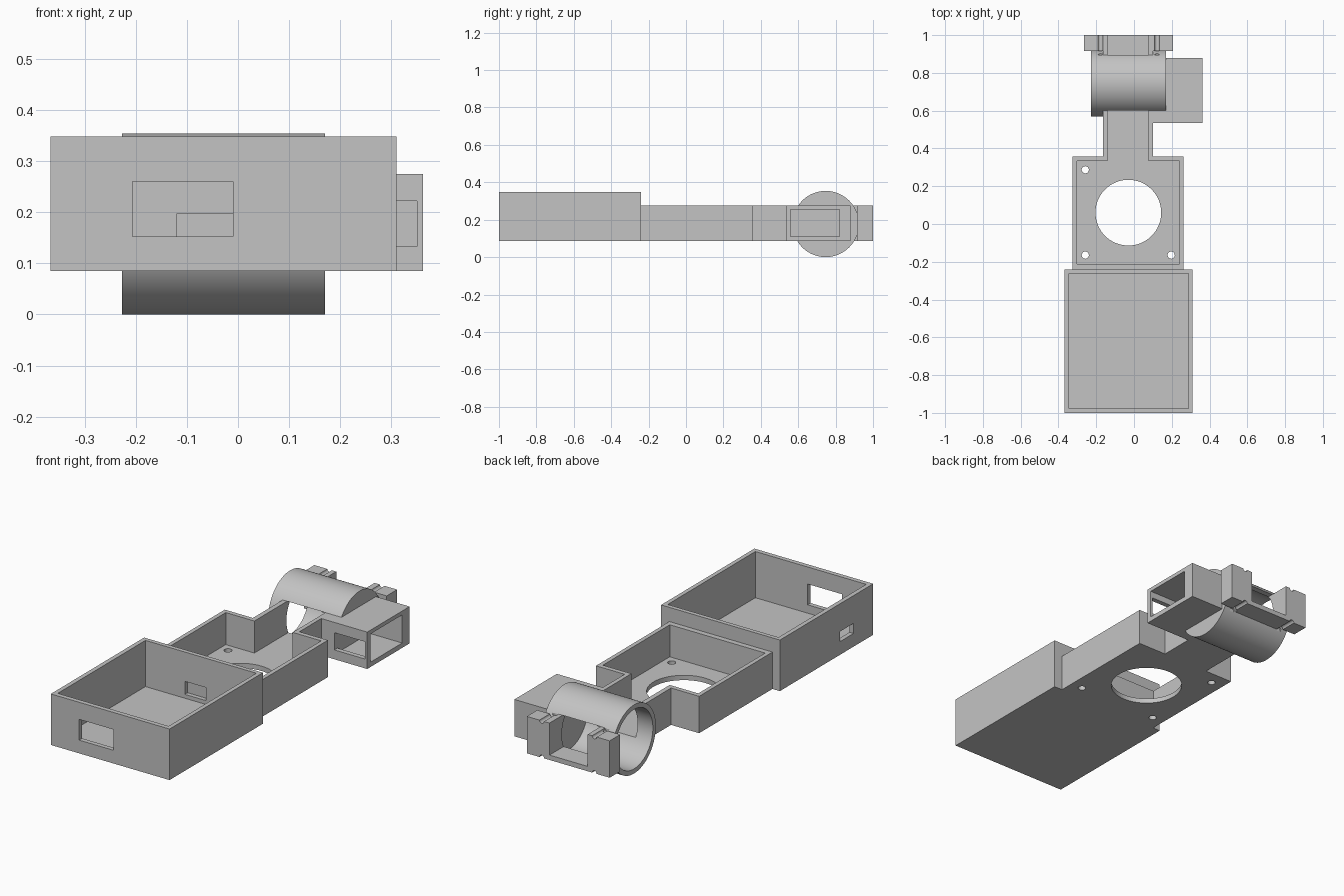
import bpy, bmesh, math
from mathutils import Matrix

cube = bpy.data.objects.get("Cube")
if cube:
    bpy.data.objects.remove(cube, do_unlink=True)

grey = bpy.data.materials.new("plain_grey")
grey.use_nodes = True
grey.diffuse_color = (0.55, 0.55, 0.55, 1)
grey.node_tree.nodes["Principled BSDF"].inputs["Base Color"].default_value = (0.55, 0.55, 0.55, 1)

BASE, RIM, FLOOR = 0.085, 0.275, 0.11


def make(name, bm):
    bmesh.ops.recalc_face_normals(bm, faces=bm.faces)
    mesh = bpy.data.meshes.new(name)
    bm.to_mesh(mesh)
    bm.free()
    mesh.materials.append(grey)
    obj = bpy.data.objects.new(name, mesh)
    bpy.context.collection.objects.link(obj)
    return obj


def outline(name, points, z0, z1):
    """Extrude a plan outline between two heights."""
    bm = bmesh.new()
    face = bm.faces.new([bm.verts.new((x, y, z0)) for x, y in points])
    out = bmesh.ops.extrude_face_region(bm, geom=[face])
    for v in out["geom"]:
        if isinstance(v, bmesh.types.BMVert):
            v.co.z = z1
    return make(name, bm)


def box(name, x, y, z):
    return outline(name, [(x[0], y[0]), (x[1], y[0]), (x[1], y[1]), (x[0], y[1])], *z)


def rod(name, axis, centre, radius, span, sides=64):
    """Cylinder along an axis; centre gives the other two coordinates."""
    bm = bmesh.new()
    bmesh.ops.create_cone(bm, cap_ends=True, segments=sides, radius1=radius,
                          radius2=radius, depth=span[1] - span[0])
    mid = (span[0] + span[1]) / 2
    a, b = centre
    spot = {"X": (mid, a, b), "Y": (a, mid, b), "Z": (a, b, mid)}[axis]
    turn = {"X": Matrix.Rotation(math.pi / 2, 4, "Y"),
            "Y": Matrix.Rotation(math.pi / 2, 4, "X"),
            "Z": Matrix.Identity(4)}[axis]
    bm.transform(Matrix.Translation(spot) @ turn)
    return make(name, bm)


def cut(obj, *cutters):
    """Subtract each cutter, then discard it."""
    for cutter in cutters:
        cutter.hide_render = True
        mod = obj.modifiers.new("cut", "BOOLEAN")
        mod.operation = "DIFFERENCE"
        mod.solver = "EXACT"
        mod.object = cutter
        bpy.context.view_layer.objects.active = obj
        bpy.ops.object.modifier_apply(modifier=mod.name)
        bpy.data.objects.remove(cutter, do_unlink=True)


def bore():
    return rod("bore", "X", (0.747, 0.177), 0.153, (-0.3, 0.145), 96)


def channel():
    return box("channel", (-0.14, 0.078), (0.5, 1.1), (FLOOR, RIM))


def grooves():
    return [rod("groove", "Y", (x, z), 0.013, (0.895, 1.1), 16)
            for x in (-0.178, 0.122) for z in (BASE, RIM)]


# Large open tray with ports in three walls
tray = box("front_tray", (-0.367, 0.31), (-1, -0.24), (BASE, 0.348))
cut(tray,
    box("hollow", (-0.344, 0.288), (-0.976, -0.262), (FLOOR, 0.5)),
    box("front_port", (-0.206, -0.01), (-1.1, -0.9), (0.153, 0.26)),
    box("side_port", (-0.5, -0.3), (-0.84, -0.73), (0.153, 0.205)),
    box("back_port", (-0.12, 0.0), (-0.3, -0.2), (0.13, 0.197)))


def tray_plan(side_l, side_r, front, back, neck_l, neck_r, end):
    return [(side_l, front), (side_r, front), (side_r, back), (neck_r, back),
            (neck_r, end), (neck_l, end), (neck_l, back), (side_l, back)]


# Middle tray and its narrow neck, open to each other
middle = outline("middle_tray",
                 tray_plan(-0.325, 0.263, -0.24, 0.357, -0.165, 0.1, 0.915), BASE, RIM)
cut(middle,
    outline("hollow", tray_plan(-0.303, 0.241, -0.212, 0.333, -0.14, 0.078, 1.1), FLOOR, 0.5),
    rod("round_hole", "Z", (-0.03, 0.06), 0.174, (0, 0.2), 64),
    bore(),
    *[rod("screw_hole", "Z", p, 0.019, (0, 0.2), 24)
      for p in ((-0.258, 0.287), (-0.258, -0.165), (0.197, -0.165))])

# Cross tube, closed on one end, with the neck channel running through
tube = rod("cross_tube", "X", (0.747, 0.177), 0.177, (-0.227, 0.17), 96)
cut(tube, bore(), channel(), *grooves())

# Side box with an open end and a front window
side = box("side_box", (0.1, 0.362), (0.535, 0.88), (BASE, RIM))
cut(side,
    box("hollow", (0.175, 0.5), (0.56, 0.82), (FLOOR, 0.255)),
    box("window", (0.175, 0.35), (0.4, 0.6), (0.133, 0.222)),
    bore())

# Rear mounting block, split by the channel and grooved top and bottom
block = box("rear_mount", (-0.265, 0.207), (0.915, 1), (BASE, RIM))
cut(block, box("slot", (-0.14, 0.078), (0.8, 1.1), (FLOOR, 0.5)), *grooves())

# Smooth the round surfaces, keep edges sharp
bpy.ops.object.select_all(action="DESELECT")
for obj in (middle, tube, side, block):
    obj.select_set(True)
bpy.context.view_layer.objects.active = tube
bpy.ops.object.shade_smooth_by_angle(angle=math.radians(30))
